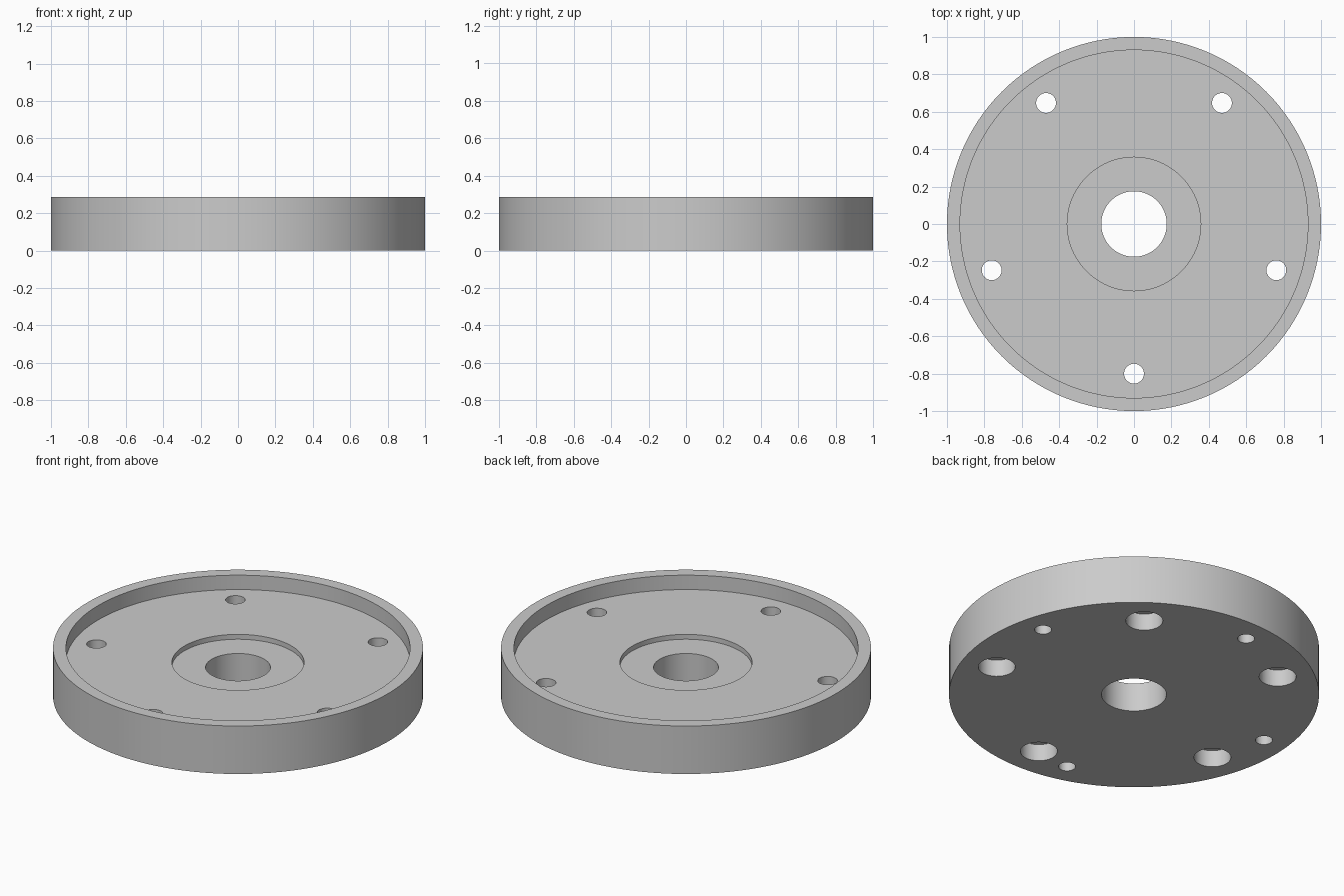
import bpy
import bmesh
import math
from mathutils import Matrix, Vector

cube = bpy.data.objects.get("Cube")
if cube:
    bpy.data.objects.remove(cube, do_unlink=True)

HEIGHT = 0.286
FLOOR = 0.2
HUB_FLOOR = 0.171


def polar(radius, degrees):
    a = math.radians(degrees)
    return radius * math.cos(a), radius * math.sin(a)


def revolve(bm, profile, segments, centre=(0, 0)):
    """Turn a closed (radius, z) profile around a vertical axis."""
    rings = []
    for i in range(segments):
        a = math.tau * i / segments
        rings.append([bm.verts.new((centre[0] + r * math.cos(a),
                                    centre[1] + r * math.sin(a), z))
                      for r, z in profile])
    n = len(profile)
    for i, ring in enumerate(rings):
        after = rings[(i + 1) % segments]
        for j in range(n):
            k = (j + 1) % n
            bm.faces.new((ring[j], after[j], after[k], ring[k]))


def drill(bm, steps, centre, segments=40):
    """Solid cutter from stepped (radius, z) pairs, capped at both ends."""
    loops = []
    for r, z in steps:
        loops.append([bm.verts.new((centre[0] + r * math.cos(math.tau * i / segments),
                                    centre[1] + r * math.sin(math.tau * i / segments), z))
                      for i in range(segments)])
    for low, high in zip(loops, loops[1:]):
        for i in range(segments):
            k = (i + 1) % segments
            bm.faces.new((low[i], low[k], high[k], high[i]))
    bm.faces.new(loops[0][::-1])
    bm.faces.new(loops[-1])


def to_object(bm, name):
    bmesh.ops.recalc_face_normals(bm, faces=bm.faces[:])
    mesh = bpy.data.meshes.new(name)
    bm.to_mesh(mesh)
    bm.free()
    obj = bpy.data.objects.new(name, mesh)
    bpy.context.collection.objects.link(obj)
    return obj


# Grey metal
metal = bpy.data.materials.new("grey_metal")
metal.use_nodes = True
colour = (0.6, 0.6, 0.6, 1)
metal.diffuse_color = colour
metal.node_tree.nodes["Principled BSDF"].inputs["Base Color"].default_value = colour

# Turned disc: raised rim, wide recess, hub recess and centre bore
bm = bmesh.new()
revolve(bm, [(0.175, 0), (1, 0), (1, HEIGHT), (0.93, HEIGHT), (0.93, FLOOR),
             (0.357, FLOOR), (0.357, HUB_FLOOR), (0.175, HUB_FLOOR)], 128)
disc = to_object(bm, "flange_disc")
disc.data.materials.append(metal)

# Hole cutters
bm = bmesh.new()
# Five bolt holes, counterbored from below
for i in range(5):
    drill(bm, [(0.1, -0.1), (0.1, 0.1), (0.053, 0.1), (0.053, 0.4)],
          polar(0.8, 72 * i - 90))
# Four blind pin holes in the underside
for i in range(4):
    drill(bm, [(0.046, -0.1), (0.046, 0.1)], polar(0.857, 15 + 80 * i))
cutter = to_object(bm, "hole_cutter")
cutter.hide_render = True

# Cut the holes
cut = disc.modifiers.new("holes", "BOOLEAN")
cut.operation = "DIFFERENCE"
cut.solver = "EXACT"
cut.object = cutter
bpy.ops.object.select_all(action="DESELECT")
disc.select_set(True)
bpy.context.view_layer.objects.active = disc
bpy.ops.object.modifier_apply(modifier=cut.name)
bpy.data.objects.remove(cutter, do_unlink=True)

# Smooth round walls with crisp edges
bpy.ops.object.shade_smooth_by_angle(angle=math.radians(30))
